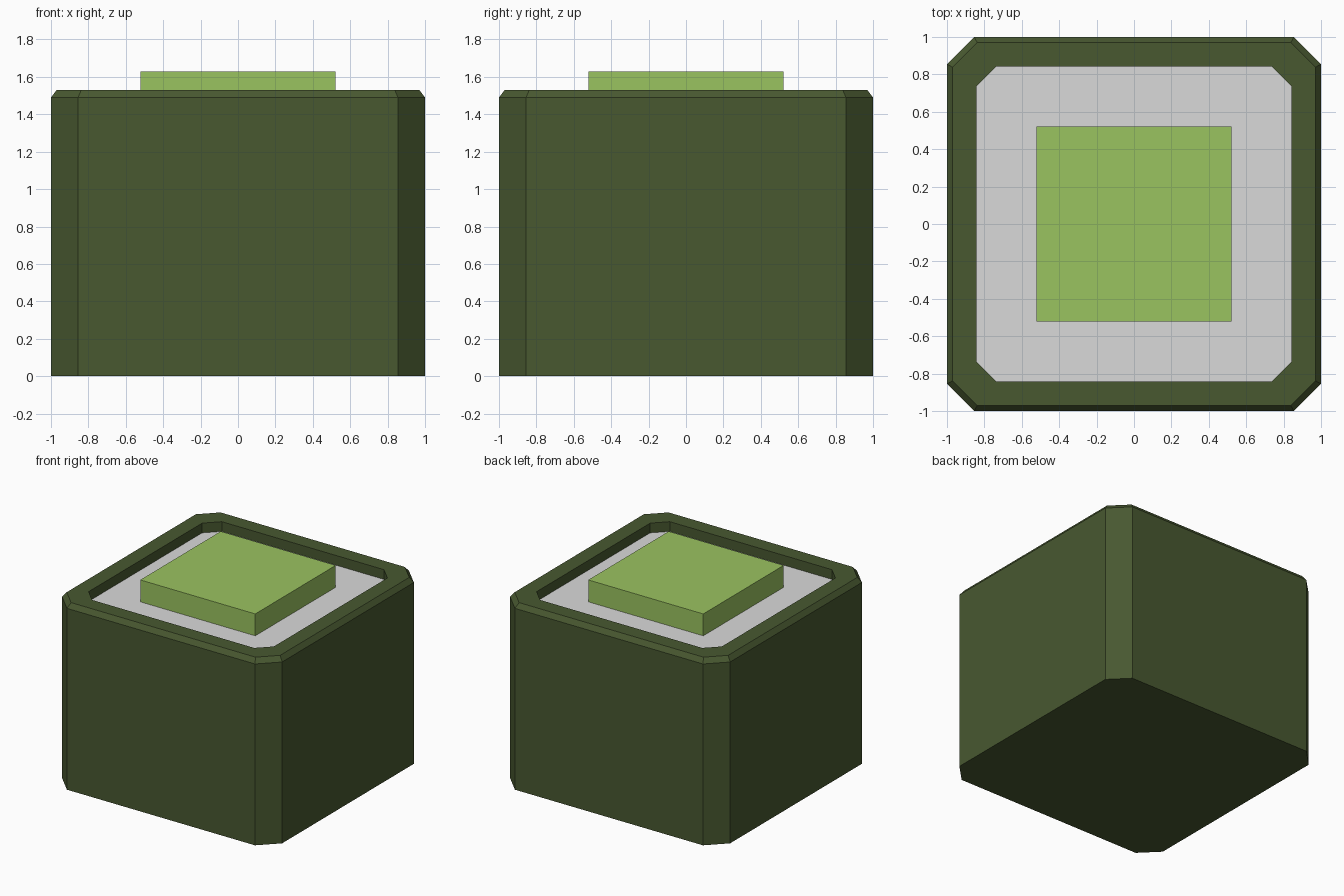
import bpy, bmesh

if "Cube" in bpy.data.objects:
    bpy.data.objects.remove(bpy.data.objects["Cube"])


def srgb(r, g, b):
    def lin(c):
        c /= 255
        return c / 12.92 if c <= 0.04045 else ((c + 0.055) / 1.055) ** 2.4
    return (lin(r), lin(g), lin(b), 1)


def material(name, rgb):
    m = bpy.data.materials.new(name)
    m.diffuse_color = srgb(*rgb)
    m.use_nodes = True
    m.node_tree.nodes["Principled BSDF"].inputs["Base Color"].default_value = m.diffuse_color
    return m


def ring(bm, half, cut, z):
    """Square outline with clipped corners."""
    k = half - cut
    pts = [(k, -half), (half, -k), (half, k), (k, half),
           (-k, half), (-half, k), (-half, -k), (-k, -half)]
    return [bm.verts.new((x, y, z)) for x, y in pts]


def finish(name, bm, mat):
    bmesh.ops.recalc_face_normals(bm, faces=bm.faces)
    me = bpy.data.meshes.new(name)
    bm.to_mesh(me)
    bm.free()
    me.materials.append(mat)
    ob = bpy.data.objects.new(name, me)
    bpy.context.collection.objects.link(ob)
    return ob


def loft(name, sections, mat):
    """Closed solid through clipped-square sections (half, cut, z)."""
    bm = bmesh.new()
    rings = [ring(bm, *s) for s in sections]
    for a, b in zip(rings, rings[1:]):
        for i in range(8):
            j = (i + 1) % 8
            bm.faces.new((a[i], a[j], b[j], b[i]))
    bm.faces.new(rings[0])
    bm.faces.new(rings[-1])
    return finish(name, bm, mat)


seaweed = material("dark seaweed green", (72, 88, 48))
rice = material("rice white", (218, 218, 218))
filling = material("light green", (154, 195, 96))

RICE_Z = 1.45

# Seaweed wrap: outer wall, bevelled rim, inner wall, recessed floor
loft("seaweed_wrap", [(1.0, 0.145, 0), (1.0, 0.145, 1.49), (0.97, 0.132, 1.53),
                      (0.842, 0.105, 1.53), (0.842, 0.105, RICE_Z - 0.05)], seaweed)

# Rice bed inside the rim
loft("rice_bed", [(0.842, 0.105, RICE_Z - 0.045), (0.842, 0.105, RICE_Z)], rice)

# Square filling standing out of the rice
bm = bmesh.new()
bmesh.ops.create_cube(bm, size=1)
top, bottom = 1.63, RICE_Z - 0.01
bmesh.ops.scale(bm, vec=(1.045, 1.045, top - bottom), verts=bm.verts)
bmesh.ops.translate(bm, vec=(0, 0, (top + bottom) / 2), verts=bm.verts)
finish("filling_block", bm, filling)
